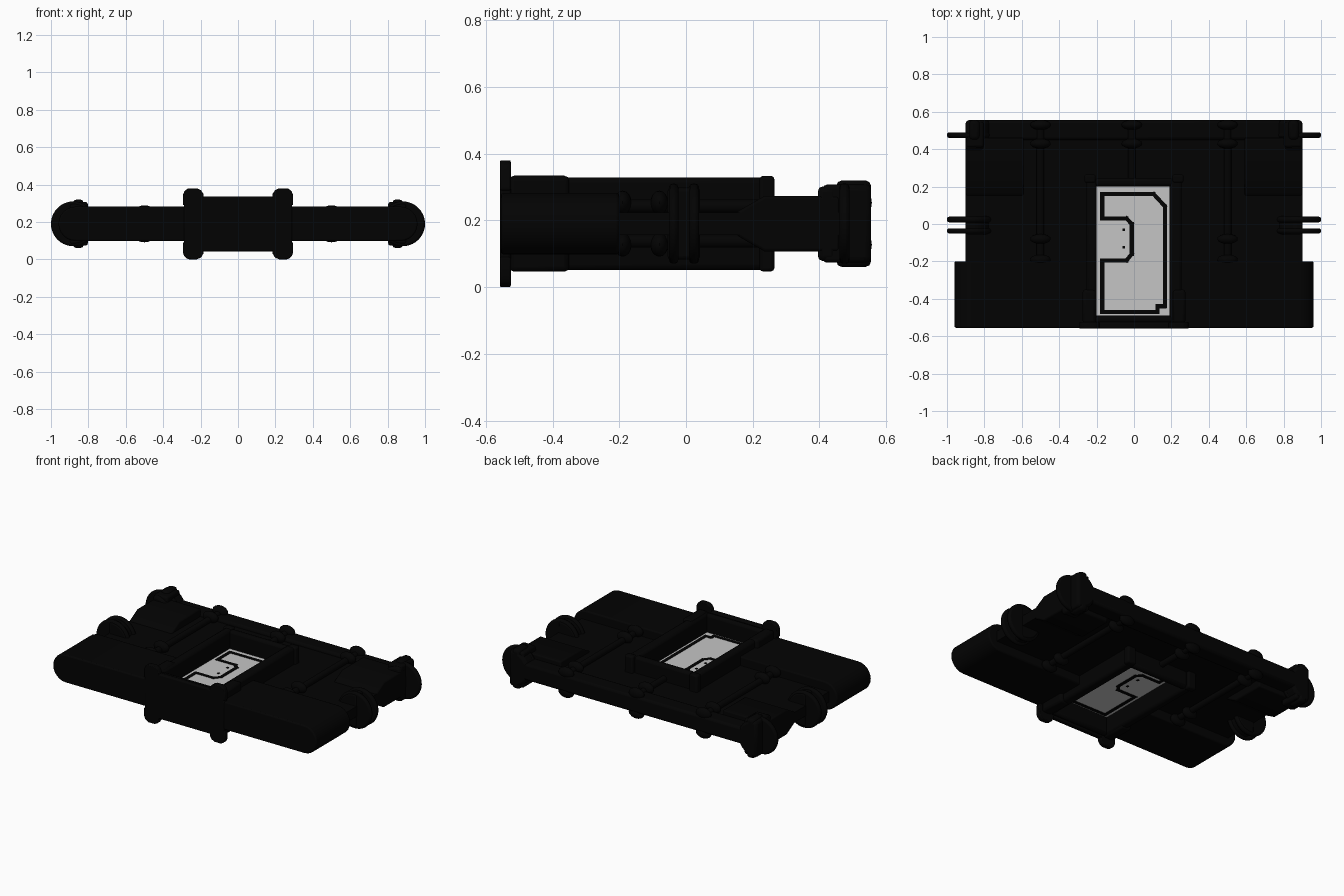
import bpy, bmesh, math
from mathutils import Matrix, Vector

if "Cube" in bpy.data.objects:
    bpy.data.objects.remove(bpy.data.objects["Cube"])

MID = 0.19  # height of the horizontal symmetry plane


def material(name, v):
    m = bpy.data.materials.new(name)
    m.diffuse_color = (v, v, v, 1)
    m.use_nodes = True
    m.node_tree.nodes["Principled BSDF"].inputs["Base Color"].default_value = m.diffuse_color
    return m


BLACK = material("black_casing", 0.0008)
GREY = material("light_grey_panel", 0.56)


def finish(name, bm, mat=BLACK, mirror="", bevel=0.0, segs=2):
    """Make an object whose origin lies on the symmetry plane."""
    bmesh.ops.recalc_face_normals(bm, faces=bm.faces)
    me = bpy.data.meshes.new(name)
    bm.to_mesh(me)
    bm.free()
    ob = bpy.data.objects.new(name, me)
    ob.location.z = MID
    bpy.context.collection.objects.link(ob)
    me.materials.append(mat)
    if bevel:
        b = ob.modifiers.new("bevel", "BEVEL")
        b.width, b.segments, b.limit_method = bevel, segs, "ANGLE"
    if mirror:
        m = ob.modifiers.new("mirror", "MIRROR")
        m.use_axis = ("X" in mirror, False, "Z" in mirror)
        m.use_mirror_merge = False
    bpy.ops.object.select_all(action="DESELECT")
    bpy.context.view_layer.objects.active = ob
    ob.select_set(True)
    bpy.ops.object.shade_smooth_by_angle(angle=math.radians(35))
    return ob


def add_box(bm, x, y, z):
    c = Vector(((x[0] + x[1]) / 2, (y[0] + y[1]) / 2, (z[0] + z[1]) / 2))
    s = Matrix.Diagonal((x[1] - x[0], y[1] - y[0], z[1] - z[0], 1))
    bmesh.ops.create_cube(bm, size=1, matrix=Matrix.Translation(c) @ s)


def box(name, x, y, z, **kw):
    bm = bmesh.new()
    add_box(bm, x, y, z)
    return finish(name, bm, **kw)


def add_rod(bm, c, r, length, seg=32):
    bmesh.ops.create_cone(bm, cap_ends=True, segments=seg, radius1=r, radius2=r,
                          depth=length, matrix=Matrix.Translation(c)
                          @ Matrix.Rotation(math.pi / 2, 4, "X"))


def extrude(name, pts, axis, lo, hi, **kw):
    """Extrude an outline: (x, z) along y, or (y, z) along x."""
    def place(p, t):
        return (p[0], t, p[1]) if axis == "Y" else (t, p[0], p[1])
    bm = bmesh.new()
    f = bm.faces.new([bm.verts.new(place(p, lo)) for p in pts])
    r = bmesh.ops.extrude_face_region(bm, geom=[f])
    for v in r["geom"]:
        if isinstance(v, bmesh.types.BMVert):
            v.co["XYZ".index(axis)] = hi
    return finish(name, bm, **kw)


def half_round(r, cx=0.88, flat=0.9):
    """Circle outline cut off by a flat outer side."""
    a0 = math.acos((flat - cx) / r)
    n = 24
    return [(cx + r * math.cos(a), r * math.sin(a))
            for a in [a0 + (2 * math.pi - 2 * a0) * i / n for i in range(n + 1)]]


# front panel halves with half-round outer ends
cap = [(0.868 + 0.092 * math.cos(a), 0.092 * math.sin(a))
       for a in [math.radians(-90 + 15 * i) for i in range(13)]]
extrude("front_panel", [(0.21, -0.092)] + cap + [(0.21, 0.092)], "Y", -0.555, -0.2,
        mirror="X", bevel=0.008)

# thin main slab and rear rail
box("main_slab_side", (0.21, 0.9), (-0.22, 0.53), (-0.034, 0.034), mirror="X")
box("main_slab_rear", (-0.22, 0.22), (0.22, 0.53), (-0.034, 0.034))
box("rear_rail", (-0.86, 0.86), (0.45, 0.555), (-0.055, 0.055), bevel=0.015)

# round side hubs, wedge-nosed rear pads and end clamps
extrude("side_hub", half_round(0.108), "Y", -0.055, 0.042, mirror="X", bevel=0.01)
pad = [(0.15, -0.034), (0.235, -0.083), (0.46, -0.083),
       (0.46, 0.083), (0.235, 0.083), (0.15, 0.034)]
extrude("side_pad", pad, "X", 0.59, 0.9, mirror="X", bevel=0.008)
extrude("end_clamp", half_round(0.118), "Y", 0.45, 0.555, mirror="X",
        bevel=0.02)
extrude("end_clamp_collar", half_round(0.112), "Y", 0.395, 0.45,
        mirror="X", bevel=0.015)
box("clamp_band", (0.825, 0.882), (0.45, 0.555), (-0.13, 0.13),
    mirror="X", bevel=0.018)
box("clamp_band_base", (0.803, 0.898), (0.41, 0.545), (-0.117, 0.117),
    mirror="X", bevel=0.012)

# thin discs at the sides
bm = bmesh.new()
for y, t in ((-0.037, 0.028), (0.024, 0.03), (0.475, 0.03)):
    add_rod(bm, (0.88, y, 0), 0.12, t, seg=40)
finish("side_discs", bm, mirror="X", bevel=0.011)

# ribs running front to back with oval studs
bm = bmesh.new()
for x, ys in ((-0.5, (-0.19, -0.08, 0.43, 0.53)), (0.5, (-0.19, -0.08, 0.43, 0.53)),
              (-0.012, (0.43, 0.53))):
    y0 = -0.2 if abs(x) > 0.1 else 0.22
    add_rod(bm, (x, (y0 + 0.54) / 2, 0.052), 0.02, 0.54 - y0, seg=12)
    for y in ys:
        m = Matrix.Translation((x, y, 0.063)) @ Matrix.Diagonal((0.055, 0.027, 0.036, 1))
        bmesh.ops.create_uvsphere(bm, u_segments=16, v_segments=8, radius=1, matrix=m)
finish("ribs_and_studs", bm, mirror="Z")

# central frame around the recessed panel
bm = bmesh.new()
add_box(bm, (-0.255, -0.2), (-0.53, 0.245), (-0.139, 0.139))
add_box(bm, (0.19, 0.255), (-0.53, 0.245), (-0.139, 0.139))
add_box(bm, (-0.21, 0.21), (-0.53, -0.49), (-0.139, 0.139))
add_box(bm, (-0.21, 0.21), (0.2, 0.245), (-0.139, 0.139))
finish("centre_frame", bm, bevel=0.016)
box("centre_core", (-0.21, 0.21), (-0.51, 0.22), (-0.018, 0.018))
box("frame_cheek", (0.205, 0.275), (-0.53, -0.35), (-0.144, 0.144),
    mirror="X", bevel=0.015)
box("frame_rear_corner", (0.205, 0.265), (0.22, 0.265), (-0.143, 0.143),
    mirror="X", bevel=0.01)

# front flange with four rounded lobes
box("front_flange", (-0.29, 0.29), (-0.558, -0.525), (-0.147, 0.147), bevel=0.008)
lobe = [(0.18, 0.1), (0.295, 0.1), (0.295, 0.155), (0.285, 0.177), (0.265, 0.19),
        (0.22, 0.19), (0.198, 0.18), (0.185, 0.16)]
extrude("flange_lobes", lobe, "Y", -0.558, -0.525, mirror="XZ", bevel=0.005)

# light panel on both faces
Z = 0.023
box("light_panel", (-0.2, 0.19), (-0.49, 0.2), (Z - 0.006, Z),
    mat=GREY, mirror="Z")

# dark line drawn on the panel, as thin strips along a closed path
path = [(-0.17, 0.16), (0.105, 0.16), (0.165, 0.095), (0.165, -0.44), (0.125, -0.44),
        (0.125, -0.47), (-0.17, -0.47), (-0.17, -0.195), (-0.04, -0.195),
        (-0.012, -0.16), (-0.012, 0.0), (-0.04, 0.03), (-0.17, 0.03)]
bm = bmesh.new()
for a, b in zip(path, path[1:] + path[:1]):
    a, b = Vector(a), Vector(b)
    d, c = b - a, (a + b) / 2
    m = (Matrix.Translation((c.x, c.y, Z + 0.001))
         @ Matrix.Rotation(math.atan2(d.y, d.x), 4, "Z")
         @ Matrix.Diagonal((d.length + 0.02, 0.022, 0.004, 1)))
    bmesh.ops.create_cube(bm, size=1, matrix=m)
for y in (-0.03, -0.125):
    add_box(bm, (-0.062, -0.048), (y - 0.007, y + 0.007), (Z - 0.001, Z + 0.003))
finish("panel_lines", bm, mirror="Z")
